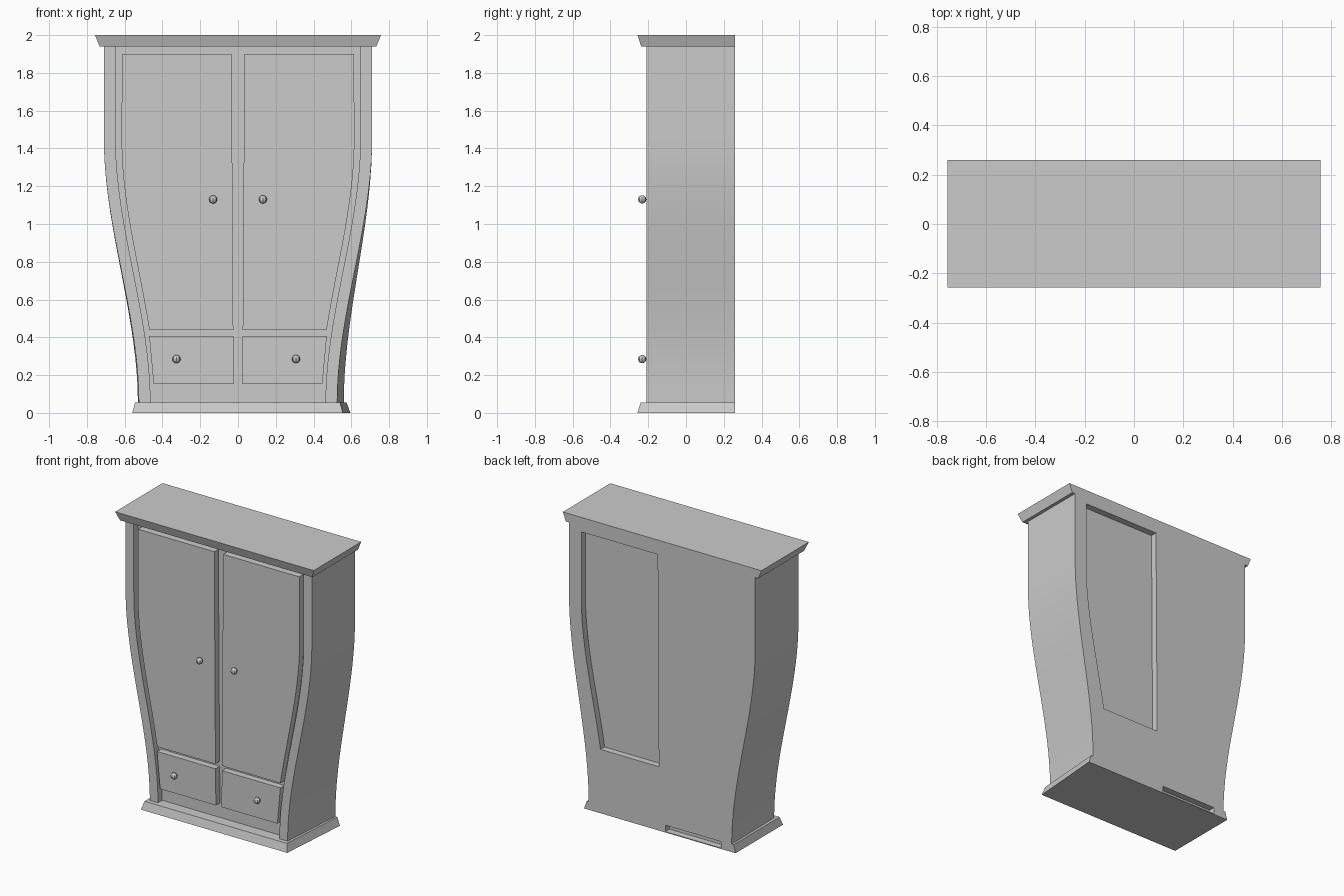
import bpy, bmesh, math

if "Cube" in bpy.data.objects:
    bpy.data.objects.remove(bpy.data.objects["Cube"], do_unlink=True)

FRONT, RECESS, BACK = -0.21, -0.165, 0.26
BASE_TOP, CROWN_BOTTOM = 0.055, 1.94

paint = bpy.data.materials.new("plain_grey")
paint.use_nodes = True
grey = (0.6, 0.6, 0.6, 1)
paint.diffuse_color = grey
paint.node_tree.nodes["Principled BSDF"].inputs["Base Color"].default_value = grey


def make_object(name, bm):
    bmesh.ops.recalc_face_normals(bm, faces=bm.faces)
    mesh = bpy.data.meshes.new(name)
    bm.to_mesh(mesh)
    bm.free()
    mesh.materials.append(paint)
    obj = bpy.data.objects.new(name, mesh)
    bpy.context.collection.objects.link(obj)
    return obj


def bridge(name, ring_a, ring_b):
    """Closed solid between two matching rings of 3D points."""
    bm = bmesh.new()
    a = [bm.verts.new(p) for p in ring_a]
    b = [bm.verts.new(p) for p in ring_b]
    bm.faces.new(a)
    bm.faces.new(b)
    for i in range(len(a)):
        j = (i + 1) % len(a)
        bm.faces.new((a[i], a[j], b[j], b[i]))
    return make_object(name, bm)


def slab(name, outline, y0, y1, back_outline=None):
    """Solid between two outlines in the x-z plane."""
    return bridge(name, [(x, y0, z) for x, z in outline],
                  [(x, y1, z) for x, z in back_outline or outline])


def half_width(z, foot=0.525):
    """S-curved side: narrow foot, wide shoulders."""
    t = min(max((z - BASE_TOP) / 1.395, 0), 1)
    return foot + (0.71 - foot) * t * t * (3 - 2 * t)


def heights(z0, z1, n=24):
    return [z0 + (z1 - z0) * i / n for i in range(n + 1)]


def curved_outline(z0, z1, inset=0.0, foot_left=0.525, foot_right=0.525):
    zs = heights(z0, z1)
    right = [(half_width(z, foot_right) - inset, z) for z in zs]
    left = [(inset - half_width(z, foot_left), z) for z in reversed(zs)]
    return right + left


def door_outline(side):
    edge = [(side * (half_width(z) - 0.088 - 0.008 * z / 2), z) for z in heights(0.44, 1.9)]
    return edge + [(side * 0.034, 1.9), (side * 0.025, 0.44)]


def cut(obj, cutter):
    mod = obj.modifiers.new("cut", "BOOLEAN")
    mod.operation = "DIFFERENCE"
    mod.solver = "EXACT"
    mod.object = cutter
    activate(obj)
    bpy.ops.object.modifier_apply(modifier=mod.name)
    bpy.data.objects.remove(cutter, do_unlink=True)


def activate(obj):
    bpy.ops.object.select_all(action="DESELECT")
    obj.select_set(True)
    bpy.context.view_layer.objects.active = obj


def smooth(obj):
    activate(obj)
    bpy.ops.object.shade_smooth_by_angle(angle=math.radians(30))


def rect(x0f, x1f, x0b, x1b, y0, z):
    return [(x0f, y0, z), (x1f, y0, z), (x1b, BACK, z), (x0b, BACK, z)]


# Body: flared case, recessed front between two stiles, door-shaped recess in back
body = slab("cabinet_body",
            curved_outline(BASE_TOP, CROWN_BOTTOM), FRONT, BACK,
            curved_outline(BASE_TOP, CROWN_BOTTOM, 0, 0.53, 0.56))
cut(body, slab("front_cutter", curved_outline(0.0, 2.0, 0.062), -0.4, RECESS))
cut(body, slab("back_cutter", door_outline(1), BACK - 0.045, 0.4))
smooth(body)

# Crown and base mouldings, flush at the back
bridge("crown", rect(-0.733, 0.733, -0.733, 0.733, -0.237, CROWN_BOTTOM),
       rect(-0.757, 0.757, -0.757, 0.757, -0.257, 2.0))
base = bridge("base", rect(-0.56, 0.555, -0.56, 0.595, -0.257, 0),
              rect(-0.545, 0.54, -0.545, 0.575, -0.24, BASE_TOP))
slot = [(-0.45, 0.006), (-0.025, 0.006), (-0.025, 0.05), (-0.45, 0.05)]
cut(base, slab("slot_cutter", slot, BACK - 0.045, 0.4))

# Doors, drawers and knobs, one set per side
for label, side, drawer_knob in (("right", -1, 0.326), ("left", 1, 0.307)):
    smooth(slab(label + "_door", door_outline(side), FRONT, RECESS))
    drawer = [(0.022, 0.155), (0.447, 0.155), (0.47, 0.407), (0.024, 0.407)]
    slab(label + "_drawer", [(side * x, z) for x, z in drawer], FRONT, RECESS)
    for part, x, z in (("door", 0.132, 1.13), ("drawer", drawer_knob, 0.285)):
        bm = bmesh.new()
        bmesh.ops.create_uvsphere(bm, u_segments=8, v_segments=6, radius=0.022)
        knob = make_object(f"{label}_{part}_knob", bm)
        knob.location = (side * x, -0.232, z)
